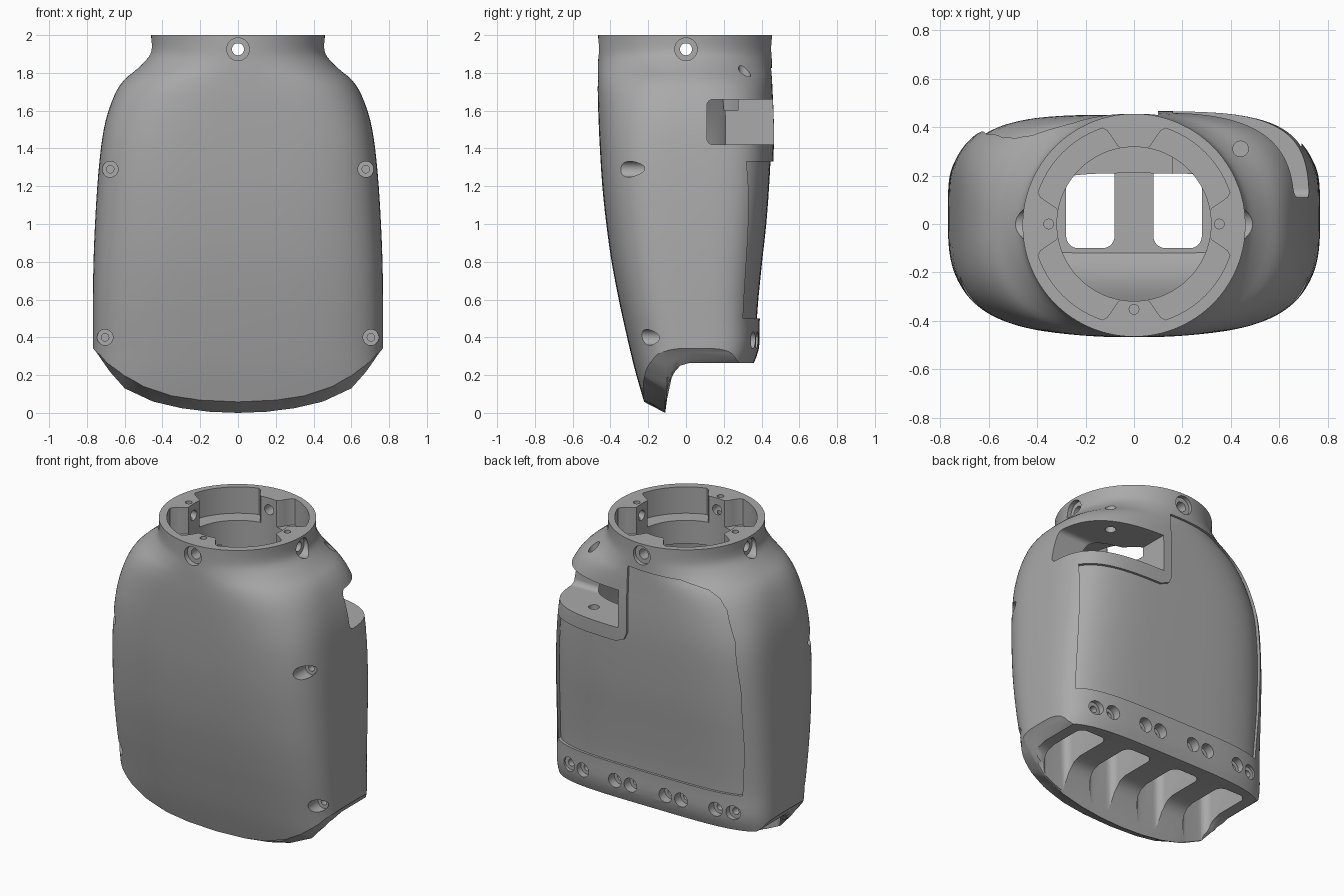
import bpy, bmesh, math
from mathutils import Vector

if "Cube" in bpy.data.objects:
    bpy.data.objects.remove(bpy.data.objects["Cube"])

grey = bpy.data.materials.new("plain_grey")
grey.use_nodes = True
grey.diffuse_color = (0.4, 0.4, 0.4, 1)
grey.node_tree.nodes["Principled BSDF"].inputs["Base Color"].default_value = (0.4, 0.4, 0.4, 1)


def solid(name, lofts):
    """One object from several capped lofts, each a list of point rings."""
    bm = bmesh.new()
    for rings in lofts:
        rows = [[bm.verts.new(p) for p in ring] for ring in rings]
        n = len(rows[0])
        for a, b in zip(rows, rows[1:]):
            for i in range(n):
                j = (i + 1) % n
                bm.faces.new((a[i], a[j], b[j], b[i]))
        bm.faces.new(rows[0])
        bm.faces.new(rows[-1])
    bmesh.ops.recalc_face_normals(bm, faces=bm.faces)
    mesh = bpy.data.meshes.new(name)
    bm.to_mesh(mesh)
    bm.free()
    ob = bpy.data.objects.new(name, mesh)
    bpy.context.collection.objects.link(ob)
    return ob


def cut(target, cutter):
    """Subtract the cutter and throw it away."""
    cutter.hide_render = True
    mod = target.modifiers.new("cut", 'BOOLEAN')
    mod.operation = 'DIFFERENCE'
    mod.solver = 'EXACT'
    mod.object = cutter
    bpy.context.view_layer.objects.active = target
    bpy.ops.object.modifier_apply(modifier=mod.name)
    bpy.data.objects.remove(cutter)


def interp(table, v):
    """Piecewise linear lookup."""
    for (a, fa), (b, fb) in zip(table, table[1:]):
        if v <= b:
            return fa + (fb - fa) * max(0, v - a) / (b - a)
    return table[-1][1]


def oval(z, hw, front, back, n, count=128):
    """Squared oval with a boxier back half."""
    mid = (front + back) / 2
    ring = []
    for i in range(count):
        t = math.tau * i / count
        c, s = math.cos(t), math.sin(t)
        e = 2 / (n * 1.4 - 0.8 if s > 0 else n)
        x = math.copysign(abs(c) ** e, c) * hw
        y = math.copysign(abs(s) ** e, s) * (back - front) / 2
        ring.append((x, mid + y, z))
    return ring


def smooth_rows(rows, steps=3):
    """Spline through the section table."""
    out = []
    for k in range(len(rows) - 1):
        quad = [rows[max(k - 1, 0)], rows[k], rows[k + 1], rows[min(k + 2, len(rows) - 1)]]
        for s in range(steps):
            t = s / steps
            out.append([b + t / 2 * (c - a + t * (2 * a - 5 * b + 4 * c - d + t * (3 * (b - c) + d - a)))
                        for a, b, c, d in zip(*quad)])
    return out + [rows[-1]]


def rounded(cx, cy, hx, hy, r):
    """Rounded rectangle as 2D points."""
    pts = []
    for k, (sx, sy) in enumerate(((1, 1), (-1, 1), (-1, -1), (1, -1))):
        for i in range(9):
            t = math.pi / 2 * (k + i / 8)
            pts.append((cx + sx * (hx - r) + r * math.cos(t), cy + sy * (hy - r) + r * math.sin(t)))
    return pts


def drill(origin, direction, steps, sides=32):
    """Stepped round cutter: (distance, radius) along a direction."""
    d = Vector(direction)
    q = d.to_track_quat('Z', 'Y')
    return [[Vector(origin) + d * dist + q @ Vector((r * math.cos(math.tau * i / sides),
                                                     r * math.sin(math.tau * i / sides), 0))
             for i in range(sides)] for dist, r in steps]


# Body sections: height, half width, front, back, squareness
sections = smooth_rows([
    (2.0, .46, -.465, .455, 2), (1.93, .46, -.465, .455, 2), (1.88, .477, -.465, .455, 2.05),
    (1.82, .535, -.467, .455, 2.2), (1.76, .605, -.467, .457, 2.5), (1.68, .655, -.467, .46, 2.8),
    (1.55, .70, -.463, .465, 3.1), (1.4, .726, -.456, .465, 3.4), (1.2, .745, -.443, .455, 3.5),
    (1.0, .757, -.422, .44, 3.5), (.8, .765, -.394, .418, 3.5), (.6, .768, -.356, .398, 3.5),
    (.48, .768, -.33, .39, 3.5), (.34, .768, -.298, .386, 3.5), (.2, .768, -.263, .34, 3.5),
    (0, .768, -.205, .33, 3.5), (-.1, .768, -.18, .33, 3.5)])
body = solid("palm_shell", [[oval(*s) for s in sections]])
body.data.materials.append(grey)

# Recessed back panel: a thin skin cut from the back
panel = [(-.64, .5), (-.66, .8), (-.65, 1.2), (-.61, 1.5), (-.54, 1.68), (-.49, 1.74), (-.42, 1.78),
         (-.25, 1.82), (.1, 1.83), (.1, 1.4), (.12, 1.355), (.18, 1.33), (.69, 1.33), (.7, .5)]
skin = solid("panel_cutter", [[[(x, y, z) for x, z in panel] for y in (.12, .8)]])
cut(skin, solid("panel_core", [[oval(z, w - .015, f, b - .015, n) for z, w, f, b, n in sections]]))
cut(body, skin)

# Underside: bevelled front lip and the step behind it
lip_top = [(0, .06), (.2, .068), (.35, .09), (.5, .14), (.6, .2), (.7, .285), (.77, .385)]
lip_low = [(0, 0), (.15, .006), (.3, .025), (.45, .06), (.6, .13), (.68, .22), (.77, .35)]
step = [(-.11, 0), (-.1, .075), (-.075, .19), (-.055, .225), (-.03, .25), (.02, .265), (.8, .265)]


def underside(x, y):
    t = min(1, max(0, (y + .225) / .115))
    lip = interp(lip_top, abs(x)) * (1 - t) + interp(lip_low, abs(x)) * t
    return lip if y < -.11 else max(lip, interp(step, y))


xs = [i / 40 for i in range(-40, 41)]
rows = [[(x, y, underside(x, y)) for x in xs] + [(1, y, -1), (-1, y, -1)]
        for y in [-.8, -.225, -.1105] + [p[0] for p in step]]
cut(body, solid("underside_cutter", [rows]))

# Hollow inside
cavity = smooth_rows([(.5, .62, -.12, .21, 4), (.6, .63, -.21, .21, 4), (.8, .64, -.29, .21, 3.6),
                      (1.2, .63, -.35, .21, 3.4), (1.5, .57, -.37, .21, 3), (1.68, .48, -.36, .21, 2.6)])
cut(body, solid("cavity_cutter", [[oval(*s, count=64) for s in cavity]]))

# Neck bore, then the wider pockets between four pads
cut(body, solid("bore_cutter", [drill((0, 0, 0), (0, 0, 1), [(1.6, .318), (2.2, .318)], 96)]))
pocket = []
for i in range(180):
    t = math.tau * i / 180
    off = abs((math.degrees(t) + 45) % 90 - 45)
    k = min(1, max(0, (off - 10) / 8))
    r = .316 + .1 * k * k * (3 - 2 * k)
    pocket.append((r * math.cos(t), r * math.sin(t)))
cut(body, solid("pocket_cutter", [[[(x, y, z) for x, y in pocket] for z in (1.83, 2.2)]]))

# Side window wrapping round the back corner
window = rounded(.46, 1.54, .35, .12, .035)
cut(body, solid("window_cutter", [[[(x, y, z) for y, z in window] for x in (.16, 1)]]))

# Four finger slots
fingers = (-.53, -.18, .18, .53)
cut(body, solid("slot_cutter", [[[(x, y, z) for x, y in rounded(f, .085, .1, .185, .05)]
                                 for z in (-.2, .56)] for f in fingers]))

# Cross holes through the neck pads
axes = ((1, 0, 0), (-1, 0, 0), (0, 1, 0), (0, -1, 0))
cut(body, solid("neck_hole_cutter", [drill((0, 0, 1.925), d, [(.7, .06), (.43, .06), (.43, .032), (.15, .032)])
                                     for d in axes]))

# Small holes down into the pads, and the slanted shoulder hole
small = [drill((x, y, 0), (0, 0, 1), [(1.86, .02), (2.2, .02)]) for x, y in ((.352, 0), (-.352, 0), (0, -.352))]
small.append(drill((.44, .31, 0), (0, 0, 1), [(1.2, .032), (2.2, .032)]))
cut(body, solid("pin_hole_cutter", small))

# Counterbored screw holes on the front and along the back rim
screws = [drill((s * x, 0, z), (0, -1, 0), [(.6, .042), (depth, .042), (depth, .02), (depth - .07, .02)])
          for s in (-1, 1) for x, z, depth in ((.677, 1.29, .22), (.704, .4, .13))]
screws += [drill((f + s * .056, 0, .385), (0, 1, 0), [(.6, .045), (.33, .045), (.33, .022), (.22, .022)])
           for f in fingers for s in (-1, 1)]
cut(body, solid("screw_hole_cutter", screws))

# Smooth surfaces with crisp cut edges
bpy.ops.object.select_all(action='DESELECT')
body.select_set(True)
bpy.context.view_layer.objects.active = body
bpy.ops.object.shade_smooth_by_angle(angle=math.radians(30))
